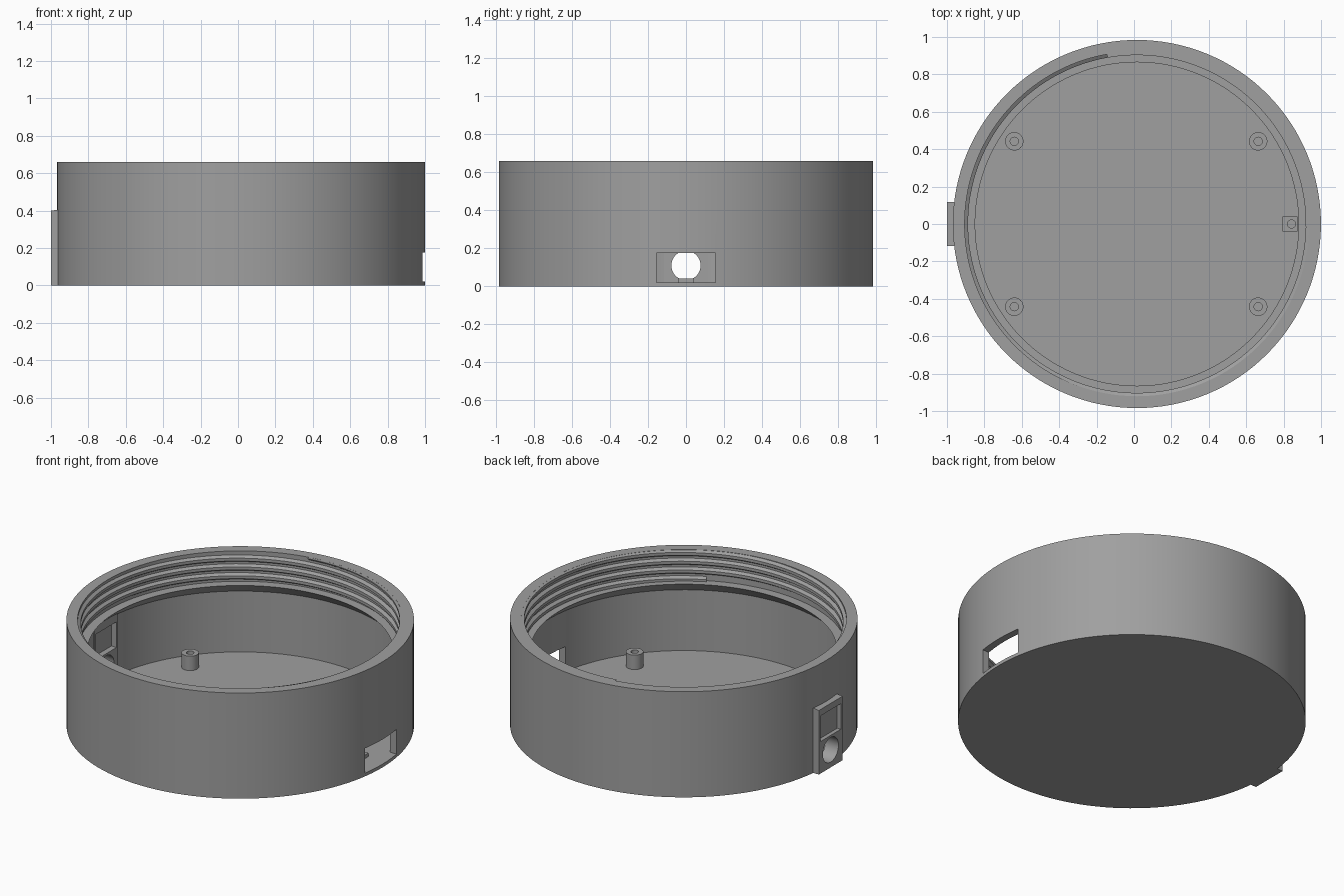
import bpy, bmesh, math
from mathutils import Matrix

if "Cube" in bpy.data.objects:
    bpy.data.objects.remove(bpy.data.objects["Cube"])

CX = 0.0155          # centre of the round housing
R_OUT, HEIGHT = 0.984, 0.66
FLOOR = 0.02
SEG = 128

grey = bpy.data.materials.new("grey plastic")
grey.diffuse_color = (0.35, 0.35, 0.35, 1)
grey.use_nodes = True
grey.node_tree.nodes["Principled BSDF"].inputs["Base Color"].default_value = grey.diffuse_color


def finish(name, bm):
    bmesh.ops.recalc_face_normals(bm, faces=bm.faces)
    mesh = bpy.data.meshes.new(name)
    bm.to_mesh(mesh)
    bm.free()
    mesh.materials.append(grey)
    obj = bpy.data.objects.new(name, mesh)
    bpy.context.collection.objects.link(obj)
    return obj


def smooth(obj):
    bpy.ops.object.select_all(action='DESELECT')
    obj.select_set(True)
    bpy.context.view_layer.objects.active = obj
    bpy.ops.object.shade_smooth_by_angle(angle=math.radians(25))


def revolve(name, profile, x=0, y=0, seg=SEG):
    """Closed (radius, z) profile turned around a vertical axis."""
    bm = bmesh.new()
    verts = [bm.verts.new((r, 0, z)) for r, z in profile]
    edges = [bm.edges.new((a, b)) for a, b in zip(verts, verts[1:] + verts[:1])]
    bmesh.ops.spin(bm, geom=verts + edges, cent=(0, 0, 0), axis=(0, 0, 1),
                   angle=math.tau, steps=seg)
    bmesh.ops.remove_doubles(bm, verts=bm.verts, dist=1e-5)
    bmesh.ops.dissolve_degenerate(bm, edges=bm.edges, dist=1e-6)
    bmesh.ops.translate(bm, verts=bm.verts, vec=(x, y, 0))
    return finish(name, bm)


def box(name, x, y, z):
    bm = bmesh.new()
    bmesh.ops.create_cube(bm, size=1)
    for v in bm.verts:
        v.co = [lo + (c + 0.5) * (hi - lo) for c, (lo, hi) in zip(v.co, (x, y, z))]
    return finish(name, bm)


def rod(name, radius, depth, centre, axis, seg=48):
    bm = bmesh.new()
    rot = Matrix.Rotation(math.pi / 2, 4, 'Y') if axis == 'x' else Matrix()
    bmesh.ops.create_cone(bm, cap_ends=True, segments=seg, radius1=radius,
                          radius2=radius, depth=depth,
                          matrix=Matrix.Translation(centre) @ rot)
    return finish(name, bm)


def combine(obj, tool, operation):
    mod = obj.modifiers.new(operation, 'BOOLEAN')
    mod.operation, mod.object, mod.solver = operation, tool, 'EXACT'
    bpy.context.view_layer.objects.active = obj
    bpy.ops.object.modifier_apply(modifier=mod.name)
    bpy.data.objects.remove(tool)


# Round housing with floor, overhanging lip and wide threaded mouth
housing = revolve("housing", [
    (0, 0), (R_OUT, 0), (R_OUT, HEIGHT), (0.921, HEIGHT), (0.921, 0.47),
    (0.865, 0.47), (0.94, 0.40), (0.94, FLOOR), (0, FLOOR)], CX)

# Flat connector plate on the left, with a sloped top edge
plate = box("connector_plate", (-1, -0.91), (-0.117, 0.117), (0, 0.412))
for v in plate.data.vertices:
    if v.co.x < -0.99 and v.co.z > 0.4:
        v.co.z = 0.40
combine(housing, plate, 'UNION')

# Round socket, recessed panel on both faces of the plate, cable opening
cuts = [
    rod("socket_cut", 0.077, 0.3, (-0.95, 0, 0.11), 'x'),
    box("outer_recess_cut", (-1.1, -0.975), (-0.1, 0.1), (0.2, 0.36)),
    box("inner_recess_cut", (-0.945, -0.8), (-0.1, 0.1), (0.2, 0.36)),
    box("cable_opening_cut", (0.85, 1.1), (-0.155, 0.155), (FLOOR + 0.0005, 0.175)),
]
for cut in cuts:
    combine(housing, cut, 'DIFFERENCE')
smooth(housing)

# Helical screw thread inside the mouth
bm = bmesh.new()
PITCH, Z0, Z1 = 0.055, 0.475, 0.665
steps = round((Z1 - Z0) / PITCH * SEG)
section = [(0.923, -0.022), (0.903, -0.009), (0.903, 0.009), (0.923, 0.022)]
last = None
for i in range(steps + 1):
    a = math.radians(100) - math.tau * (steps - i) / SEG
    zc = Z0 + PITCH * i / SEG
    ring = [bm.verts.new((CX + r * math.cos(a), r * math.sin(a),
                          min(max(zc + dz, 0.471), HEIGHT - 0.0005)))
            for r, dz in section]
    if last:
        for k in range(4):
            n = (k + 1) % 4
            bm.faces.new((last[k], last[n], ring[n], ring[k]))
    else:
        bm.faces.new(ring)
    last = ring
bm.faces.new(last)
smooth(finish("screw_thread", bm))

# Four hollow screw posts
for sx in (-1, 1):
    for sy in (-1, 1):
        post = revolve("screw_post", [
            (0.022, FLOOR - 0.005), (0.049, FLOOR - 0.005),
            (0.049, 0.11), (0.022, 0.11)],
            0.012 + sx * 0.652, sy * 0.442, 32)
        smooth(post)

# Cable clamp block with a screw hole
clamp = box("cable_clamp", (0.795, 0.875), (-0.04, 0.04), (FLOOR - 0.005, 0.042))
combine(clamp, rod("clamp_hole_cut", 0.022, 0.2, (0.842, 0, 0.05), 'z', 32), 'DIFFERENCE')
smooth(clamp)
